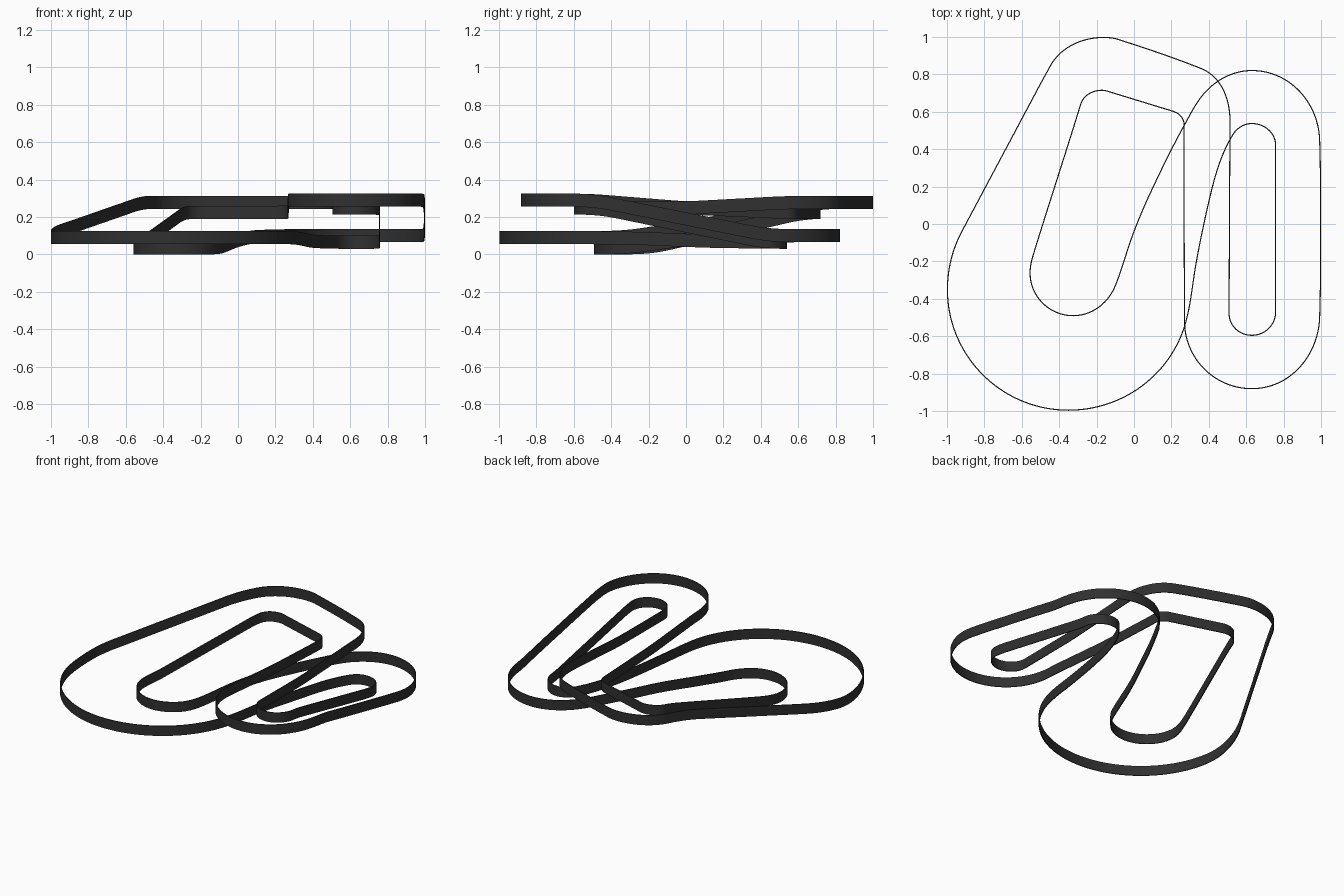
import bpy
from math import radians, cos, sin, tan
from mathutils import Vector

if "Cube" in bpy.data.objects:
    bpy.data.objects.remove(bpy.data.objects["Cube"])

HEIGHT = 0.07
THICK = 0.006
STEP = 0.016

dark = bpy.data.materials.new("dark_rail")
dark.diffuse_color = (0.03, 0.03, 0.03, 1)
dark.use_nodes = True
dark.node_tree.nodes["Principled BSDF"].inputs["Base Color"].default_value = dark.diffuse_color


def rail_path(knots):
    """Knots are (x, y, heading in degrees, base z), joined by arc-like Beziers."""
    pts = []
    for (x0, y0, h0, z0), (x1, y1, h1, z1) in zip(knots, knots[1:] + knots[:1]):
        p, q = Vector((x0, y0)), Vector((x1, y1))
        d = (q - p).length
        t = radians(abs((h1 - h0 + 180) % 360 - 180))
        k = d / 3 if t < 0.01 else (4 / 3) * tan(t / 4) * d / (2 * sin(t / 2))
        a = p + k * Vector((cos(radians(h0)), sin(radians(h0))))
        b = q - k * Vector((cos(radians(h1)), sin(radians(h1))))
        n = max(3, round(d / STEP))
        for i in range(n):
            u = i / n
            v = 1 - u
            c = v**3 * p + 3 * v * v * u * a + 3 * v * u * u * b + u**3 * q
            pts.append((c.x, c.y, z0 + (z1 - z0) * u))
    # Ease the slope changes with a moving average of the height
    n, w = len(pts), 6
    return [(x, y, sum(pts[(i + j) % n][2] for j in range(-w, w + 1)) / (2 * w + 1))
            for i, (x, y, _) in enumerate(pts)]


def make_rail(name, knots):
    """Sweep a thin upright rectangle around the closed path."""
    path = rail_path(knots)
    n = len(path)
    verts, faces = [], []
    for i, (x, y, z) in enumerate(path):
        a, b = path[i - 1], path[(i + 1) % n]
        side = Vector((a[1] - b[1], b[0] - a[0])).normalized() * THICK / 2
        for s, h in ((1, 0), (-1, 0), (-1, HEIGHT), (1, HEIGHT)):
            verts.append((x + s * side.x, y + s * side.y, z + h))
        j = (i + 1) % n
        for k in range(4):
            m = (k + 1) % 4
            faces.append((4 * i + k, 4 * i + m, 4 * j + m, 4 * j + k))
    mesh = bpy.data.meshes.new(name)
    mesh.from_pydata(verts, [], [f[::-1] for f in faces])
    mesh.materials.append(dark)
    obj = bpy.data.objects.new(name, mesh)
    bpy.context.collection.objects.link(obj)
    bpy.ops.object.select_all(action='DESELECT')
    bpy.context.view_layer.objects.active = obj
    obj.select_set(True)
    bpy.ops.object.shade_smooth_by_angle(angle=radians(40))


# Rail on the outside of the left loop and the inside of the right loop
make_rail("left_outer_rail", [
    (-0.35, -0.995, 180, .055), (-0.997, -0.35, 90, .055), (-0.92, -0.04, 62, .1),
    (-0.51, 0.73, 62, .243), (-0.45, 0.84, 62, .243), (-0.16, 0.997, 0, .243),
    (-0.08, 0.985, -18, .243), (0.36, 0.83, -22, .243), (0.513, 0.55, -90, .243),
    (0.51, 0.0, -90, .213), (0.508, -0.48, -90, .213), (0.63, -0.595, 0, .213),
    (0.757, -0.47, 90, .213), (0.757, 0.42, 90, .03), (0.63, 0.537, 180, .03),
    (0.53, 0.48, 238, .03), (0.40, 0.12, 257, .035), (0.33, -0.22, 260, .05),
    (0.275, -0.53, 254, .055)])

# Rail on the inside of the left loop and the outside of the right loop
make_rail("right_outer_rail", [
    (-0.325, -0.49, 180, 0), (-0.555, -0.25, 87, 0), (-0.54, -0.17, 73, .005),
    (-0.285, 0.64, 73, .19), (-0.17, 0.715, 0, .19), (-0.13, 0.706, -17, .19),
    (0.21, 0.602, -17, .19), (0.268, 0.53, -90, .19), (0.268, 0.0, -90, .213),
    (0.27, -0.52, -90, .255), (0.63, -0.88, 0, .255), (0.992, -0.5, 88, .255),
    (0.997, 0.0, 90, .155), (0.992, 0.45, 92, .065), (0.63, 0.82, 180, .065),
    (0.36, 0.68, 232, .065), (0.27, 0.53, 241, .065), (0.08, 0.15, 245, .06),
    (0.0, -0.04, 249, .04), (-0.10, -0.33, 248, 0)])
